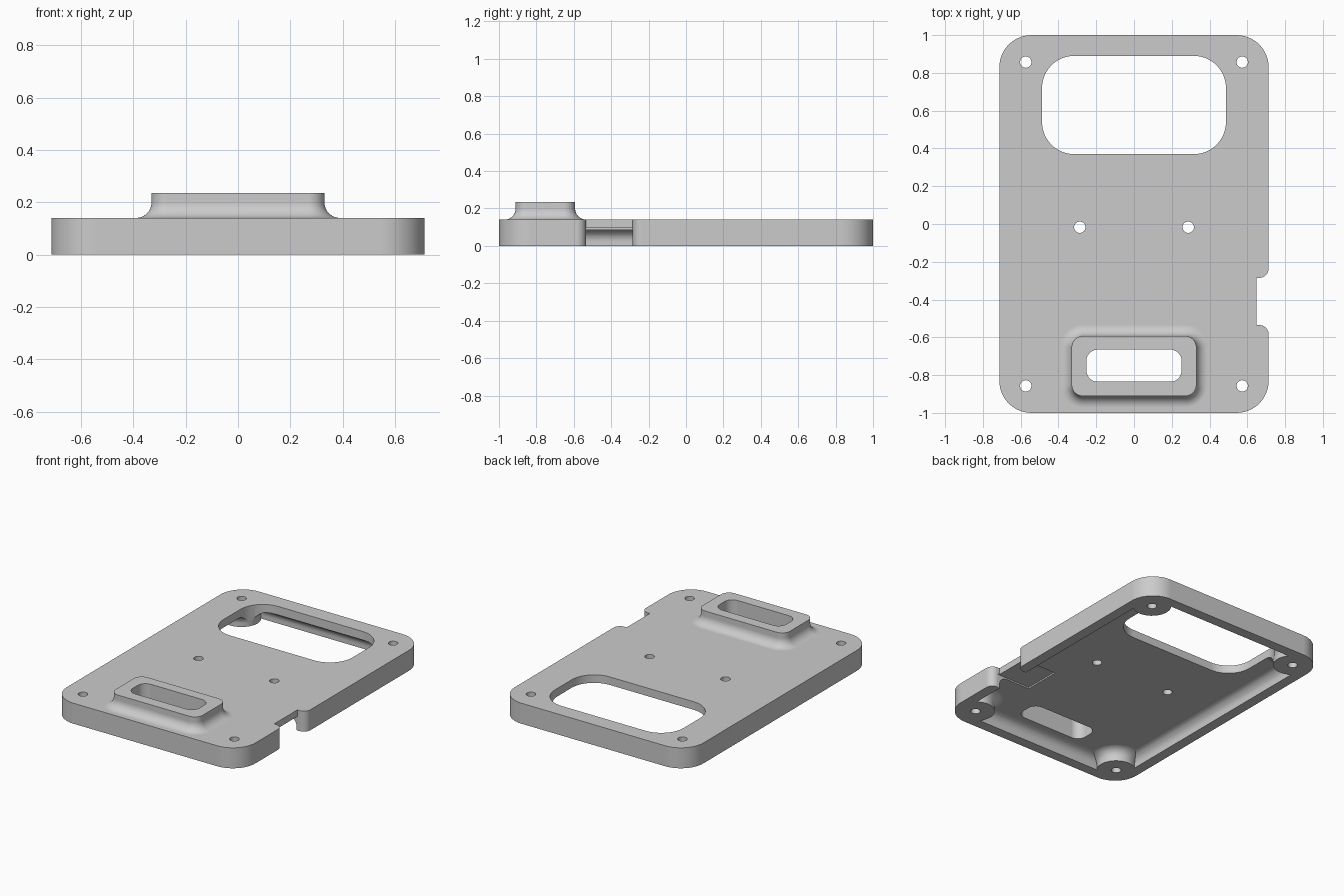
import bpy, bmesh
from math import sin, cos, pi

cube = bpy.data.objects.get("Cube")
if cube:
    bpy.data.objects.remove(cube, do_unlink=True)

grey = bpy.data.materials.new("plain_grey")
grey.use_nodes = True
grey.diffuse_color = (0.6, 0.6, 0.6, 1)
grey.node_tree.nodes["Principled BSDF"].inputs["Base Color"].default_value = (0.6, 0.6, 0.6, 1)

T = 0.14          # plate thickness
CEIL = 0.085      # ceiling of the hollow underside
FILLET = 0.06
STEPS = 8


def arc(cx, cy, r, a0, a1, n=12):
    return [(cx + r * cos(a0 + (a1 - a0) * i / n), cy + r * sin(a0 + (a1 - a0) * i / n))
            for i in range(n + 1)]


def rounded(hx, hy, r, cy=0, grow=0):
    """Rounded rectangle outline, offset outward by grow."""
    out = []
    for k, (sx, sy) in enumerate([(1, 1), (-1, 1), (-1, -1), (1, -1)]):
        out += arc(sx * (hx - r), cy + sy * (hy - r), r + grow, k * pi / 2, (k + 1) * pi / 2)
    return out


def circle(x, y, r):
    return arc(x, y, r, 0, 2 * pi, 40)[:-1]


def loft(name, sections):
    """Closed solid through (outline, z) sections listed from bottom to top."""
    bm = bmesh.new()
    rings = [[bm.verts.new((x, y, z)) for x, y in pts] for pts, z in sections]
    for a, b in zip(rings, rings[1:]):
        for i in range(len(a)):
            j = (i + 1) % len(a)
            bm.faces.new((a[i], a[j], b[j], b[i]))
    bm.faces.new(rings[0][::-1])
    bm.faces.new(rings[-1])
    mesh = bpy.data.meshes.new(name)
    bm.to_mesh(mesh)
    bm.free()
    mesh.materials.append(grey)
    ob = bpy.data.objects.new(name, mesh)
    bpy.context.collection.objects.link(ob)
    return ob


def prism(name, pts, z0=-0.1, z1=0.4):
    return loft(name, [(pts, z0), (pts, z1)])


def combine(target, tool, operation="DIFFERENCE"):
    mod = target.modifiers.new("cut", "BOOLEAN")
    mod.operation, mod.object, mod.solver = operation, tool, "EXACT"
    bpy.context.view_layer.objects.active = target
    bpy.ops.object.modifier_apply(modifier=mod.name)
    bpy.data.objects.remove(tool, do_unlink=True)


angles = [i * pi / 2 / STEPS for i in range(STEPS + 1)]

# Plate with rounded corners
plate = prism("cover_plate", rounded(0.713, 1, 0.17), 0, T)

# Raised collar with a concave fillet at its foot
collar = [(rounded(0.33, 0.159, 0.06, -0.752, FILLET), T - 0.02)]
collar += [(rounded(0.33, 0.159, 0.06, -0.752, FILLET * (1 - sin(a))), T + FILLET * (1 - cos(a)))
           for a in angles]
collar.append((rounded(0.33, 0.159, 0.06, -0.752), 0.235))
combine(plate, loft("collar", collar), "UNION")

# Hollow underside, filleted into its ceiling, leaving a screw post in each corner
hollow = [(rounded(0.643, 0.93, 0.08), -0.1)]
hollow += [(rounded(0.643, 0.93, 0.08, 0, -FILLET * (1 - cos(a))), CEIL - FILLET * (1 - sin(a)))
           for a in angles]
hollow = loft("hollow", hollow)
corners = [(sx * 0.573, sy * 0.857) for sx in (-1, 1) for sy in (-1, 1)]
for x, y in corners:
    post = [(circle(x, y, 0.12), -0.2)]
    post += [(circle(x, y, 0.12 + FILLET * (1 - cos(a))), CEIL + 0.001 - FILLET * (1 - sin(a)))
             for a in angles]
    combine(hollow, loft("post", post))
combine(plate, hollow)

# Shallow pocket behind the side notch
pocket = [(0.405, -0.54), (0.66, -0.54), (0.66, -0.285), (0.405, -0.285)]
combine(plate, prism("pocket", pocket, -0.1, 0.095))

# Side notch with rounded shoulders
notch = [(0.648, -0.285), (0.648, -0.535)]
notch += arc(0.663, -0.585, 0.05, pi / 2, 0) + [(0.8, -0.585), (0.8, -0.235)]
notch += arc(0.663, -0.235, 0.05, 0, -pi / 2)
combine(plate, prism("notch", notch))

# Large window, collar slot and screw holes
combine(plate, prism("window", rounded(0.487, 0.26, 0.17, 0.63)))
combine(plate, prism("slot", rounded(0.252, 0.085, 0.06, -0.75)))
for x, y in corners + [(-0.287, -0.017), (0.287, -0.017)]:
    combine(plate, prism("hole", circle(x, y, 0.03)))

# Smooth curved walls, keep flat faces flat
bpy.ops.object.select_all(action="DESELECT")
plate.select_set(True)
bpy.context.view_layer.objects.active = plate
bpy.ops.object.shade_smooth_by_angle(angle=0.5)
flat = plate.modifiers.new("flat_normals", "WEIGHTED_NORMAL")
flat.keep_sharp = True
